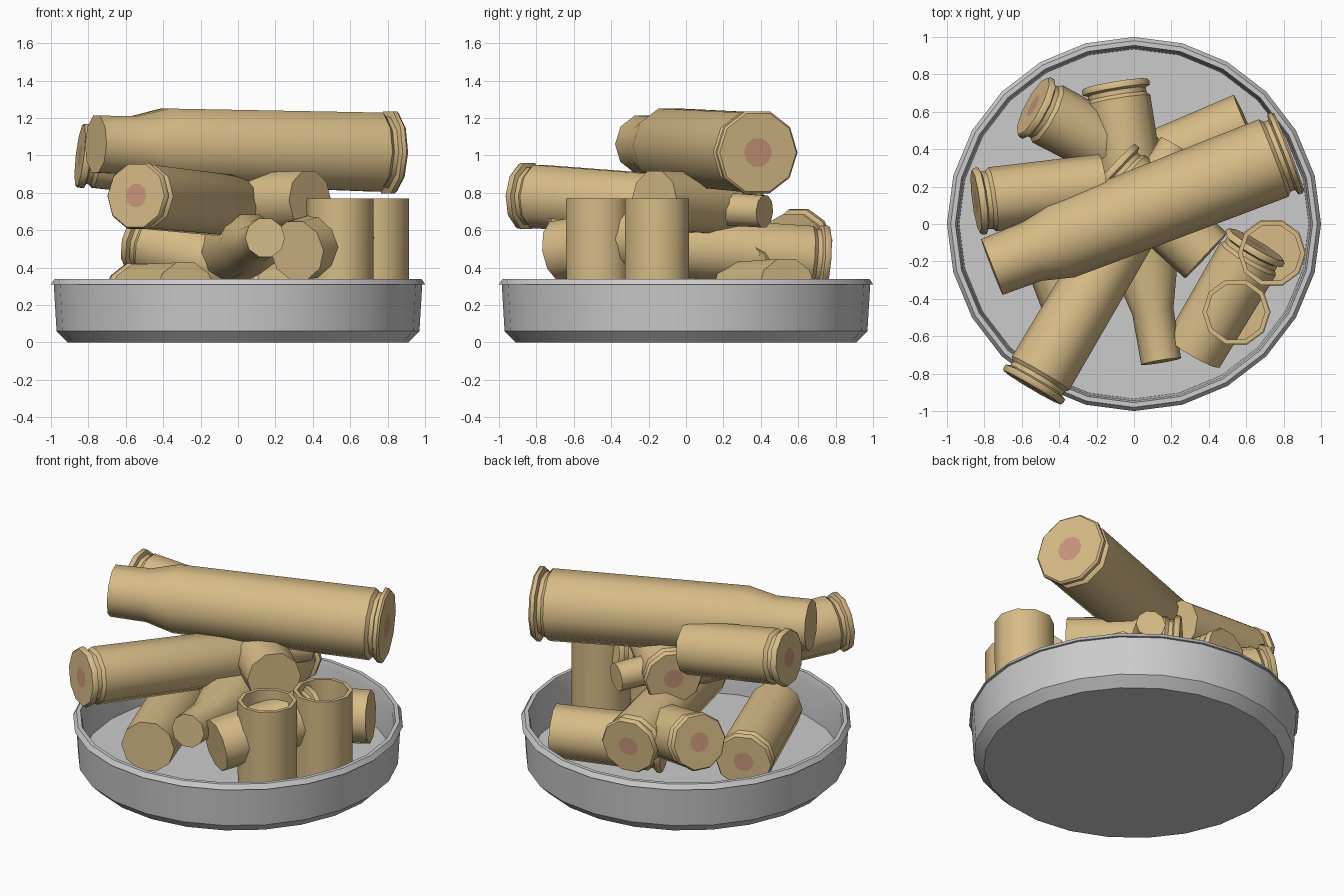
import bpy, bmesh, math
from mathutils import Vector

if "Cube" in bpy.data.objects:
    bpy.data.objects.remove(bpy.data.objects["Cube"])


def material(name, rgb):
    m = bpy.data.materials.new(name)
    m.diffuse_color = (*rgb, 1)
    m.use_nodes = True
    m.node_tree.nodes["Principled BSDF"].inputs["Base Color"].default_value = m.diffuse_color
    return m


brass = material("brass", (0.68, 0.50, 0.24))
copper = material("copper", (0.60, 0.31, 0.20))


def lathe(name, profile, sides, mats=(), first_cap_mat=0):
    """Revolve (radius, height) points round z; close both ends with flat caps."""
    bm = bmesh.new()
    rings = [[bm.verts.new((r * math.cos(math.tau * i / sides),
                            r * math.sin(math.tau * i / sides), h))
              for i in range(sides)] for r, h in profile]
    for a, b in zip(rings, rings[1:]):
        for i in range(sides):
            j = (i + 1) % sides
            bm.faces.new((a[i], a[j], b[j], b[i]))
    bm.faces.new(rings[0][::-1]).material_index = first_cap_mat
    bm.faces.new(rings[-1])
    bmesh.ops.recalc_face_normals(bm, faces=bm.faces)
    me = bpy.data.meshes.new(name)
    bm.to_mesh(me)
    bm.free()
    for m in mats:
        me.materials.append(m)
    ob = bpy.data.objects.new(name, me)
    bpy.context.collection.objects.link(ob)
    bpy.ops.object.select_all(action='DESELECT')
    ob.select_set(True)
    bpy.context.view_layer.objects.active = ob
    bpy.ops.object.shade_smooth_by_angle(angle=math.radians(38))
    return ob


def casing(name, base, mouth, r, r_mouth, shoulder=None, hollow=False):
    """Casing from base to mouth; shoulder = fractions where the neck narrows."""
    base, axis = Vector(base), Vector(mouth) - Vector(base)
    n = axis.length
    # primer, base face, rim, extractor groove, body
    prof = [(.36 * r, 0), (.99 * r, 0), (1.04 * r, .012), (1.04 * r, .035),
            (.9 * r, .045), (.9 * r, .07), (r, .09)]
    if shoulder:
        prof += [(.95 * r, shoulder[0] * n), (r_mouth * 1.03, shoulder[1] * n)]
    prof.append((r_mouth, n))
    if hollow:
        prof += [(r_mouth - .025, n), (r_mouth - .025, .05)]
    ob = lathe(name, prof, 10, (brass, copper), 1)
    ob.location = base
    if abs(axis.x) + abs(axis.y) > 1e-4:
        ob.rotation_mode = 'QUATERNION'
        ob.rotation_quaternion = axis.to_track_quat('Z', 'Y')
    return ob


# Round tray with bevelled foot and rim
lathe("tray", [(.91, 0), (.97, .06), (.985, .31), (1.0, .31), (.98, .34),
               (.955, .34), (.945, .30), (.935, .07)], 24)

# Bottleneck casings
casing("large_top_casing", (.83, .385, 1.015), (-.76, -.23, 1.06), .222, .16, (.77, .87))
casing("long_front_casing", (-.545, -.875, .785), (.22, .42, .70), .178, .09, (.70, .82))
casing("long_middle_casing", (-.10, .75, .45), (.145, -.735, .56), .175, .108, (.68, .82))

# Straight casings lying in the pile
straight = {
    "crossing_casing": ((-.12, .30, .735), (.385, -.17, .76)),
    "left_casing": ((-.845, .12, 1.0), (-.165, .21, .92)),
    "back_left_casing": ((-.54, .63, .55), (.06, .31, .38)),
    "left_floor_casing": ((-.55, .18, .25), (-.28, -.55, .27)),
    "back_right_casing": ((-.03, .26, .26), (.60, .54, .29)),
    "right_casing": ((.655, -.11, .58), (.315, -.685, .49)),
}
for name, (base, mouth) in straight.items():
    casing(name, base, mouth, .173, .165)

# Straight casings standing open end up
for name, x, y in (("standing_casing_front", .545, -.47), ("standing_casing_back", .735, -.155)):
    casing(name, (x, y, .07), (x, y, .77), .178, .18, hollow=True)
